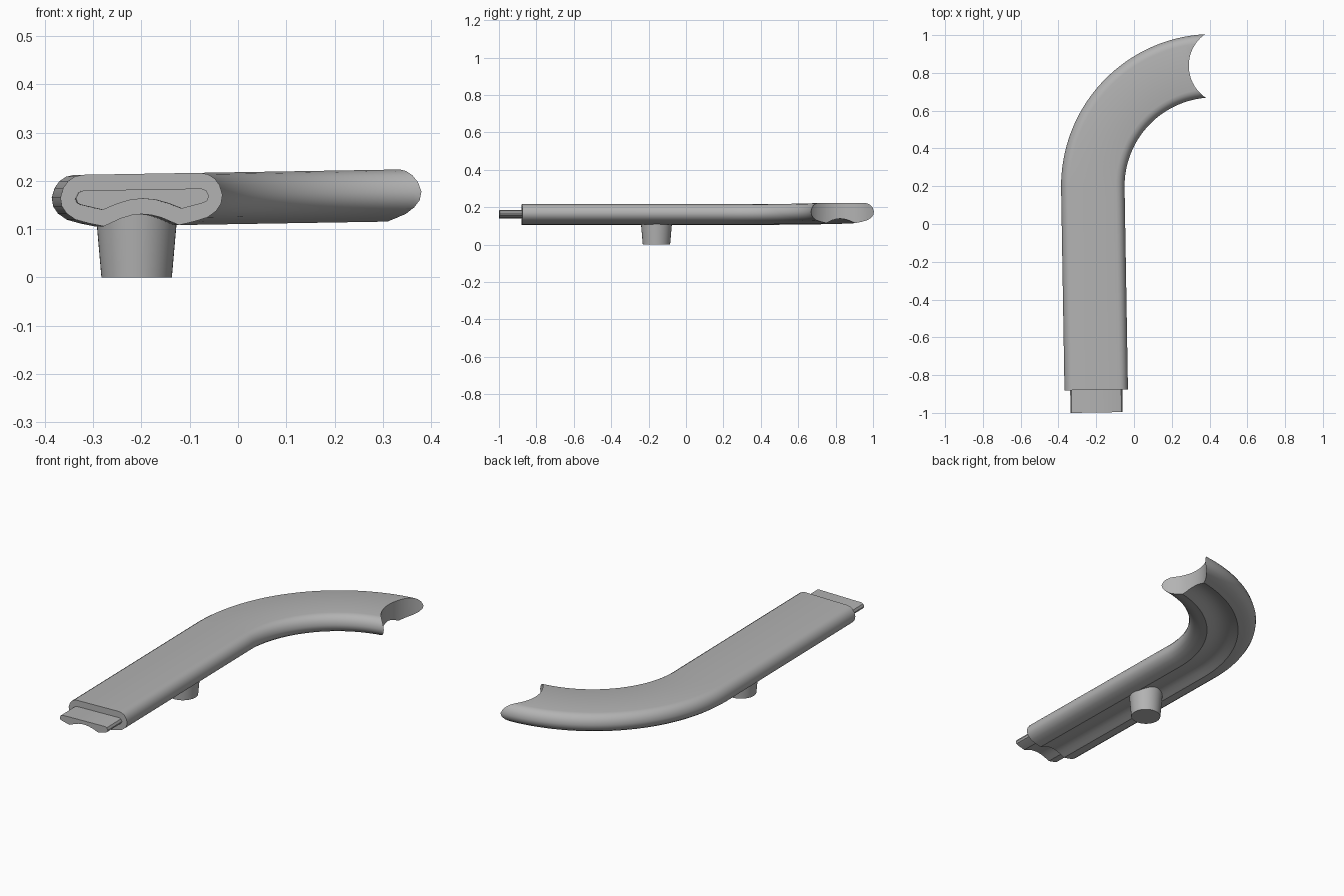
import bpy, bmesh, math
from mathutils import Vector

cube = bpy.data.objects.get("Cube")
if cube:
    bpy.data.objects.remove(cube, do_unlink=True)

grey = bpy.data.materials.new("plain grey")
grey.use_nodes = True
grey.diffuse_color = (0.45, 0.45, 0.45, 1)
grey.node_tree.nodes["Principled BSDF"].inputs["Base Color"].default_value = grey.diffuse_color

TILT = 0.0167          # slight rise towards +x
START = Vector((-0.2, -0.878))
BEND = Vector((-0.218, 0.2))
ARC_CENTRE = Vector((0.42, 0.2))
AHEAD = (BEND - START).normalized()


def mirrored(half):
    """Closed profile from its right half, listed top to bottom middle."""
    return half + [(-u, z) for u, z in reversed(half) if u > 0]


def finish(bm, name, angle=35):
    bmesh.ops.recalc_face_normals(bm, faces=bm.faces)
    mesh = bpy.data.meshes.new(name)
    bm.to_mesh(mesh)
    bm.free()
    mesh.materials.append(grey)
    obj = bpy.data.objects.new(name, mesh)
    bpy.context.collection.objects.link(obj)
    bpy.ops.object.select_all(action='DESELECT')
    obj.select_set(True)
    bpy.context.view_layer.objects.active = obj
    bpy.ops.object.shade_smooth_by_angle(angle=math.radians(angle))
    return obj


def sweep(name, profile, path):
    """Loft a profile along (point, heading) pairs and cap both ends."""
    bm = bmesh.new()
    rings = []
    for point, heading in path:
        right = Vector((heading.y, -heading.x))
        ring = []
        for u, z in profile:
            p = point + right * u
            ring.append(bm.verts.new((p.x, p.y, z + TILT * (p.x + 0.2))))
        rings.append(ring)
    n = len(profile)
    for a, b in zip(rings, rings[1:]):
        for i in range(n):
            j = (i + 1) % n
            bm.faces.new((a[i], a[j], b[j], b[i]))
    bm.faces.new(rings[0])
    bm.faces.new(rings[-1])
    return finish(bm, name)


def cone(name, x, y, z0, z1, r0, r1, sides):
    bm = bmesh.new()
    bmesh.ops.create_cone(bm, cap_ends=True, segments=sides,
                          radius1=r0, radius2=r1, depth=z1 - z0)
    bmesh.ops.translate(bm, verts=bm.verts, vec=(x, y, (z0 + z1) / 2))
    return finish(bm, name)


# Curved arm: rounded edges, flat top, shallow groove underneath
arm_profile = mirrored([
    (0.122, 0.2145), (0.138, 0.211), (0.152, 0.202), (0.162, 0.188),
    (0.168, 0.168), (0.165, 0.15), (0.155, 0.135), (0.137, 0.122),
    (0.11, 0.114), (0.078, 0.107), (0.062, 0.114), (0.042, 0.123),
    (0.02, 0.129), (0, 0.131)])
path = [(START, AHEAD)]
radius = ARC_CENTRE.x - BEND.x
steps = 40
for i in range(steps + 1):
    a = math.pi / 2 * i / steps
    path.append((ARC_CENTRE + radius * Vector((-math.cos(a), math.sin(a))),
                 Vector((math.sin(a), math.cos(a)))))
arm = sweep("curved_arm", arm_profile, path)

# Round saddle cut at the far end
cutter = cone("saddle_cutter", 0.495, 0.838, -0.1, 0.5, 0.205, 0.205, 96)
cutter.hide_render = True
cutter.hide_set(True)
cut = arm.modifiers.new("saddle", 'BOOLEAN')
cut.operation = 'DIFFERENCE'
cut.solver = 'EXACT'
cut.object = cutter
bpy.context.view_layer.objects.active = arm
arm.select_set(True)
bpy.ops.object.modifier_apply(modifier=cut.name)
bpy.data.objects.remove(cutter, do_unlink=True)
bpy.ops.object.shade_smooth_by_angle(angle=math.radians(35))

# Connecting tongue at the near end
tongue_profile = mirrored([
    (0.122, 0.182), (0.132, 0.178), (0.138, 0.166), (0.134, 0.156),
    (0.126, 0.152), (0.082, 0.141), (0.055, 0.152), (0.028, 0.160), (0, 0.163)])
sweep("tongue", tongue_profile,
      [(START - AHEAD * 0.12, AHEAD), (START + AHEAD * 0.02, AHEAD)])

# Tapered peg below
cone("peg", -0.21, -0.158, 0, 0.16, 0.073, 0.087, 48)
